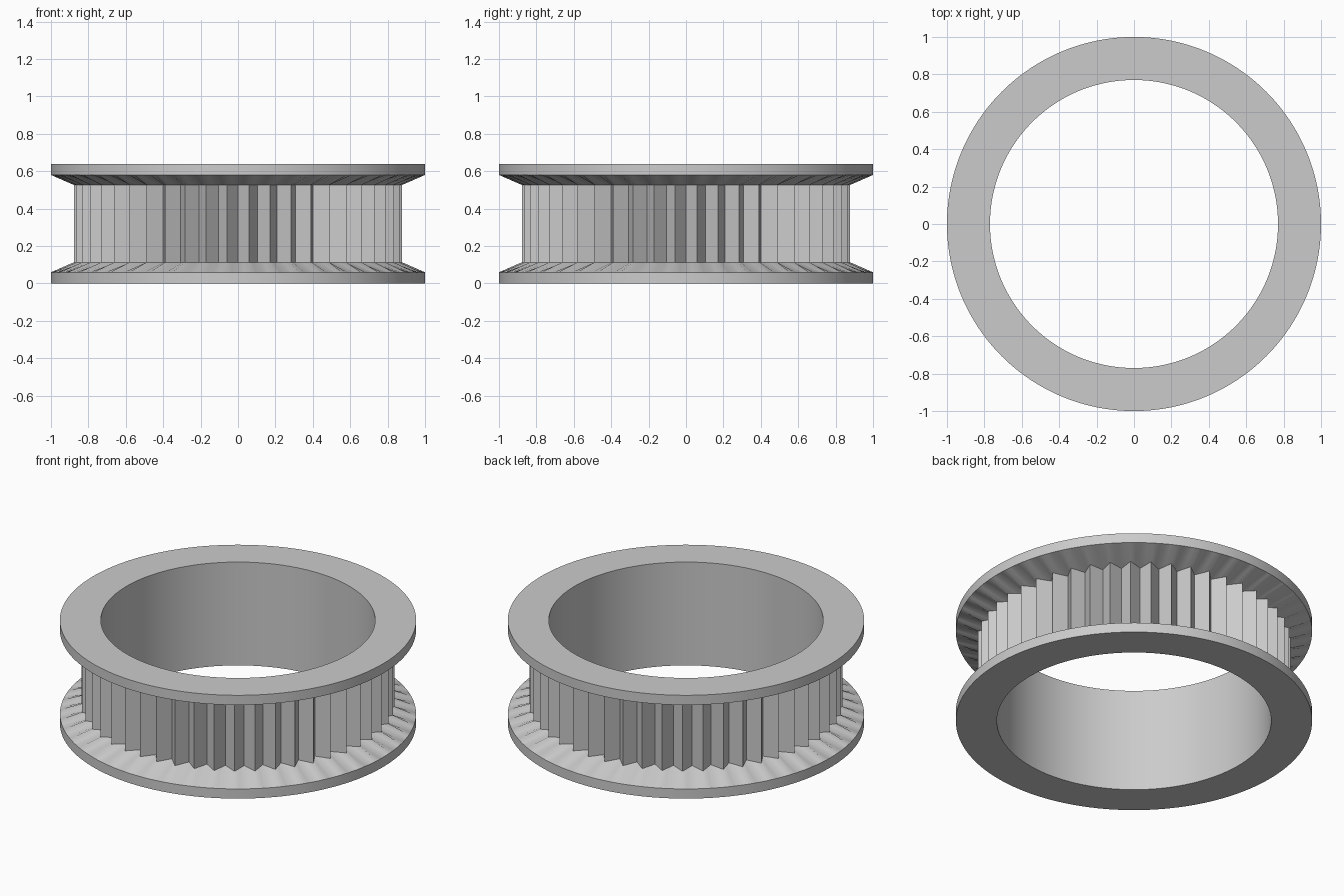
import bpy, bmesh, math

cube = bpy.data.objects.get("Cube")
if cube:
    bpy.data.objects.remove(cube, do_unlink=True)

TEETH = 48
SEG = TEETH * 4                      # four ring points per tooth
R_PEAK, R_VALLEY = 0.88, 0.803

mat = bpy.data.materials.new("light grey")
mat.use_nodes = True
colour = (0.6, 0.6, 0.6, 1.0)
mat.diffuse_color = colour
mat.node_tree.nodes["Principled BSDF"].inputs["Base Color"].default_value = colour


def polar(r, i):
    a = 2 * math.pi * i / SEG - math.pi / 2
    return r * math.cos(a), r * math.sin(a)


def circle(r):
    return [polar(r, i) for i in range(SEG)]


def toothed():
    """V-shaped teeth: valley, flank middle, peak, flank middle."""
    pts = []
    for i in range(0, SEG, 4):
        v, p, v2 = polar(R_VALLEY, i), polar(R_PEAK, i + 2), polar(R_VALLEY, i + 4)
        mid = lambda a, b: ((a[0] + b[0]) / 2, (a[1] + b[1]) / 2)
        pts += [v, mid(v, p), p, mid(p, v2)]
    return pts


# Rings up the outside: lower flange, toothed band, upper flange; then the bore
rings = [
    (circle(0.77), 0.0),
    (circle(1.0), 0.0),
    (circle(1.0), 0.06),
    (toothed(), 0.113),
    (toothed(), 0.527),
    (circle(1.0), 0.58),
    (circle(1.0), 0.64),
    (circle(0.77), 0.64),
]

bm = bmesh.new()
loops = [[bm.verts.new((x, y, z)) for x, y in pts] for pts, z in rings]
for k, lower in enumerate(loops):
    upper = loops[(k + 1) % len(loops)]
    for i in range(SEG):
        j = (i + 1) % SEG
        bm.faces.new((lower[i], lower[j], upper[j], upper[i]))
bmesh.ops.recalc_face_normals(bm, faces=bm.faces)

mesh = bpy.data.meshes.new("toothed_pulley_ring")
bm.to_mesh(mesh)
bm.free()
mesh.materials.append(mat)
ring = bpy.data.objects.new("toothed_pulley_ring", mesh)
bpy.context.collection.objects.link(ring)

# Smooth rims and bore, crisp teeth
bpy.ops.object.select_all(action='DESELECT')
ring.select_set(True)
bpy.context.view_layer.objects.active = ring
bpy.ops.object.shade_smooth_by_angle(angle=math.radians(30))
